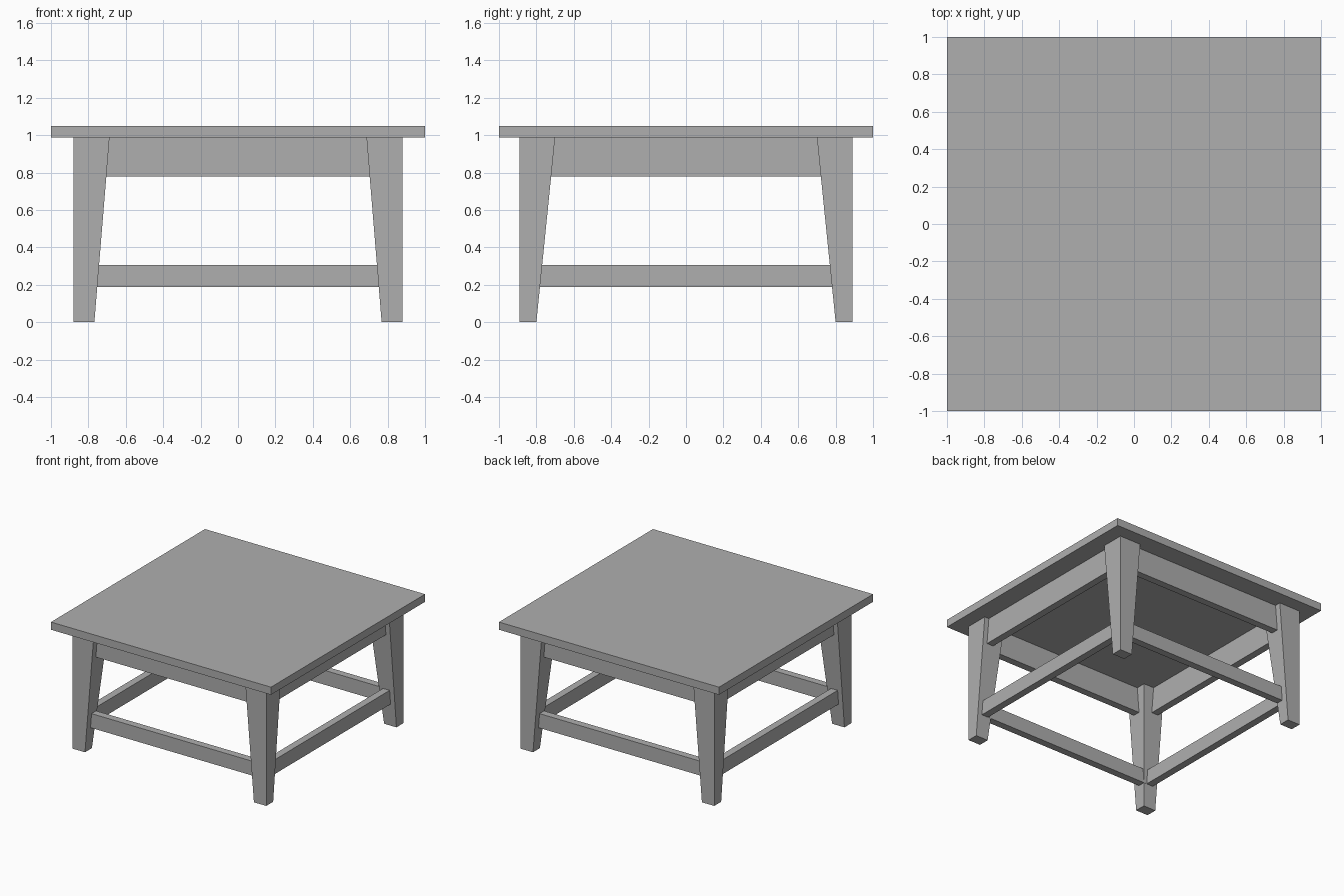
import bpy, bmesh
from mathutils import Matrix

if "Cube" in bpy.data.objects:
    bpy.data.objects.remove(bpy.data.objects["Cube"])

# Dark grey for every part
grey = bpy.data.materials.new("dark_grey")
grey.diffuse_color = (0.43, 0.43, 0.43, 1)
grey.use_nodes = True
grey.node_tree.nodes["Principled BSDF"].inputs["Base Color"].default_value = grey.diffuse_color


def finish(name, bm):
    bmesh.ops.recalc_face_normals(bm, faces=bm.faces)
    mesh = bpy.data.meshes.new(name)
    bm.to_mesh(mesh)
    bm.free()
    mesh.materials.append(grey)
    obj = bpy.data.objects.new(name, mesh)
    bpy.context.collection.objects.link(obj)
    return obj


def box(name, lo, hi):
    bm = bmesh.new()
    size = [b - a for a, b in zip(lo, hi)]
    mid = [(a + b) / 2 for a, b in zip(lo, hi)]
    bmesh.ops.create_cube(bm, size=1, matrix=Matrix.Translation(mid) @ Matrix.Diagonal((*size, 1)))
    return finish(name, bm)


def leg(name, sx, sy):
    # straight outer faces, inner faces tapering towards the foot
    bm = bmesh.new()
    rings = []
    for z, ix, iy in ((0, 0.768, 0.80), (0.987, 0.687, 0.70)):
        pts = ((ix, iy), (0.88, iy), (0.88, 0.89), (ix, 0.89))
        rings.append([bm.verts.new((sx * x, sy * y, z)) for x, y in pts])
    low, high = rings
    bm.faces.new(low)
    bm.faces.new(high)
    for i in range(4):
        j = (i + 1) % 4
        bm.faces.new((low[i], low[j], high[j], high[i]))
    return finish(name, bm)


# Table top
box("table_top", (-1, -1, 0.987), (1, 1, 1.05))

# Four tapered legs
for ny, sy in (("front", -1), ("back", 1)):
    for nx, sx in (("left", -1), ("right", 1)):
        leg(f"{ny}_{nx}_leg", sx, sy)

# Aprons under the top and stretchers near the floor, on all four sides
INNER, OUTER, HALF = 0.78, 0.84, 0.81
for part, z0, z1 in (("apron", 0.78, 0.987), ("stretcher", 0.187, 0.305)):
    box(f"front_{part}", (-HALF, -OUTER, z0), (HALF, -INNER, z1))
    box(f"back_{part}", (-HALF, INNER, z0), (HALF, OUTER, z1))
    box(f"left_{part}", (-OUTER, -HALF, z0), (-INNER, HALF, z1))
    box(f"right_{part}", (INNER, -HALF, z0), (OUTER, HALF, z1))
